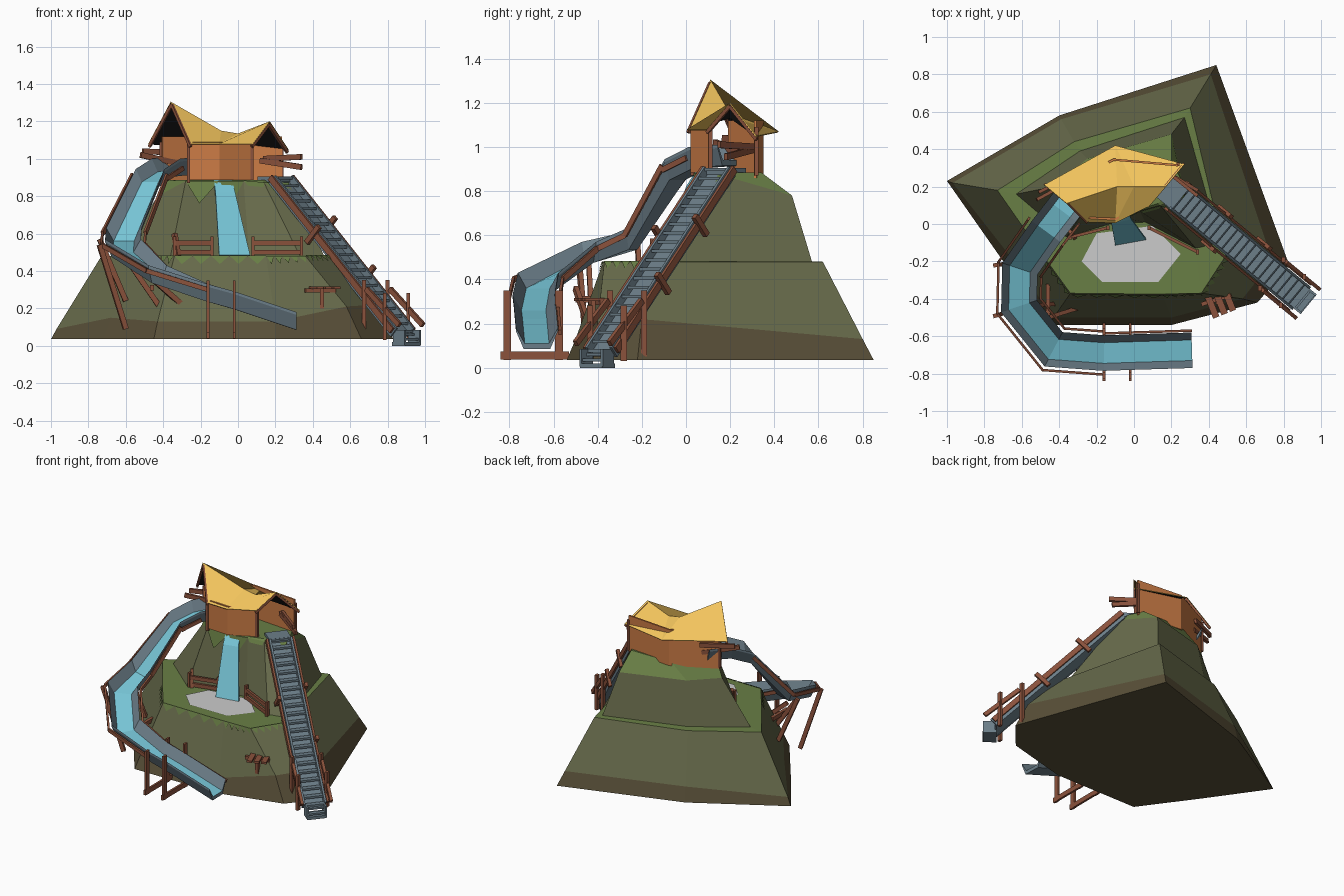
import bpy
from mathutils import Vector as V

if "Cube" in bpy.data.objects:
    bpy.data.objects.remove(bpy.data.objects["Cube"])

def mat(name, r, g, b):
    m = bpy.data.materials.new(name)
    m.diffuse_color = (r, g, b, 1)
    m.use_nodes = True
    m.node_tree.nodes["Principled BSDF"].inputs["Base Color"].default_value = m.diffuse_color
    return m

ROCK = mat("rock", .135, .145, .07)
EARTH = mat("earth", .1, .08, .04)
GRASS = mat("grass", .14, .21, .06)
WOOD = mat("wood", .26, .085, .045)
WALL = mat("wall", .6, .2, .06)
THATCH = mat("thatch", .9, .56, .11)
DARK = mat("dark", .012, .012, .012)
SLATE = mat("slate", .15, .21, .25)
WATER = mat("water", .19, .58, .7)

def mesh(name, verts, faces, mats, idx=None):
    me = bpy.data.meshes.new(name)
    me.from_pydata([tuple(v) for v in verts], [], faces)
    for m in mats:
        me.materials.append(m)
    if idx:
        me.polygons.foreach_set("material_index", idx)
    ob = bpy.data.objects.new(name, me)
    bpy.context.collection.objects.link(ob)
    return ob

BOX = [(0, 2, 3, 1), (4, 5, 7, 6), (0, 1, 5, 4), (2, 6, 7, 3), (0, 4, 6, 2), (1, 3, 7, 5)]

def beams(name, segs, w=.03, h=.03, m=WOOD):
    """Square bars running between pairs of points, as one object."""
    vs, fs = [], []
    for p, q in segs:
        p, q = V(p), V(q)
        d = (q - p).normalized()
        side = d.cross(V((0, 0, 1)))
        side = side.normalized() if side.length > .01 else V((1, 0, 0))
        up = side.cross(d)
        b = len(vs)
        vs += [e + side * i * w / 2 + up * j * h / 2 for e in (p, q) for i in (-1, 1) for j in (-1, 1)]
        fs += [tuple(b + k for k in f) for f in BOX]
    return mesh(name, vs, fs, [m])

# Mountain: stacked eight-sided rings (left, back-left, back, right, then front going left)
Z = lambda pts, z: [(x, y, z) for x, y in pts]
base = Z([(-1, .23), (-.4, .58), (.44, .85), (.83, -.22), (.66, -.42), (.2, -.54), (-.45, -.54), (-.72, -.17)], .035)
band = [(-.97, .22, .09), (-.39, .56, .14), (.41, .8, .13), (.74, -.2, .22), (.58, -.4, .21),
        (.2, -.5, .13), (-.43, -.5, .13), (-.68, -.15, .15)]
rim = Z([(-.73, .18), (-.32, .44), (.3, .62), (.49, -.17), (.36, -.37), (.15, -.375), (-.34, -.37), (-.5, -.15)], .48)
foot = Z([(-.63, .16), (-.29, .39), (.27, .57), (.46, -.1), (.33, -.13), (.06, .01), (-.13, 0), (-.36, -.07)], .482)
crest = [(-.43, .2, .8), (-.25, .35, .79), (.2, .48, .78), (.27, .17, .87), (.14, .1, .87),
         (.03, .07, .88), (-.1, .04, .88), (-.28, .05, .88)]
top = Z([(-.4, .2), (-.12, .34), (.2, .34), (.25, .24), (.13, .11), (.03, .08), (-.1, .05), (-.27, .06)], .885)
rings = [base, band, rim, foot, crest, top]
faces, idx = [tuple(range(8))], [1]
for r, m in enumerate((1, 0, 2, 0, 2)):
    for i in range(8):
        j = (i + 1) % 8
        faces.append((r * 8 + i, r * 8 + 8 + i, r * 8 + 8 + j, r * 8 + j))
        idx.append(m)
faces.append(tuple(range(47, 39, -1)))
idx.append(2)
mesh("mountain", sum(rings, []), faces, [ROCK, EARTH, GRASS], idx)

# Grass fringe: triangles hanging over the ledge edges
def fringe(name, upper, lower, edges, n, depth):
    vs = []
    for i in edges:
        p, q, r, s = V(upper[i]), V(upper[i + 1]), V(lower[i]), V(lower[i + 1])
        out = (q - p).cross(r - p).normalized() * .006
        if out.z < 0:
            out = -out
        for k in range(n):
            a, b, c = k / n, (k + 1) / n, (k + .5) / n
            tip = p.lerp(q, c).lerp(r.lerp(s, c), depth)
            vs += [p.lerp(q, a) + out, tip + out, p.lerp(q, b) + out]
    mesh(name, vs, [(i, i + 1, i + 2) for i in range(0, len(vs), 3)], [GRASS])

fringe("ledge_grass", rim, band, (3, 4, 5, 6), 5, .13)
fringe("crest_grass", crest, foot, (3, 4, 5, 6), 1, .3)

# Pond and waterfall
mesh("pond", Z([(-.28, -.2), (-.2, -.05), (.1, -.01), (.25, -.16), (.13, -.31), (-.17, -.31)], .487),
     [(5, 4, 3, 2, 1, 0)], [])
fall = [(-.14, .13, .905), (-.05, .16, .905), (-.13, .05, .9), (-.035, .075, .9), (-.12, .0, .82), (-.015, .025, .82),
        (-.1, -.115, .485), (.065, -.085, .485)]
wf = mesh("waterfall", fall, [(i, i + 2, i + 3, i + 1) for i in (0, 2, 4)], [WATER])
wf.modifiers.new("thick", 'SOLIDIFY').thickness = .012

# Hut walls
def wall(name, pts, z0, z1):
    n = len(pts)
    ob = mesh(name, Z(pts, z0) + Z(pts, z1), [(i, i + 1, n + i + 1, n + i) for i in range(n - 1)], [WALL])
    ob.modifiers.new("thick", 'SOLIDIFY').thickness = .012

front = [(-.265, .03), (-.1, .02), (.075, .11)]
back = [(.235, .32), (-.11, .35), (-.41, .2)]
wall("front_wall", front, .885, 1.09)
wall("back_wall", back, .86, 1.12)
beams("hut_posts", [((x, y, .87), (x, y, 1.09)) for x, y in (front[0], front[2], back[0], back[2])], .018, .018)

# Sagging bent roof: front eave, ridge, back eave
roof_pts = [(-.26, .01, 1.08), (-.1, .005, 1.08), (.08, .095, 1.08),
            (-.36, .11, 1.305), (-.09, .2, 1.15), (.17, .2, 1.2),
            (-.48, .21, 1.08), (-.1, .42, 1.07), (.27, .32, 1.05), (0, .2, 1.135)]
roof = mesh("roof", roof_pts, [(0, 1, 4, 3), (1, 9, 4), (1, 2, 5, 9), (3, 4, 7, 6), (4, 9, 7), (9, 5, 8, 7)], [THATCH, DARK])
s = roof.modifiers.new("lining", 'SOLIDIFY')
s.thickness, s.material_offset = .006, 1
# Gable trim sits just under the roof edges
R = [V(p) + V((.006 if p[0] < -.2 else -.006, 0, -.016)) for p in roof_pts]
beams("gable_trim", [(R[0], R[3]), (R[3], R[6]), (R[2], R[5]), (R[5], R[8])], .012, .016)
beams("hut_boards", [((-.3, .27, 1.03), (-.51, .17, 1.04)), ((-.3, .25, .97), (-.52, .13, 1.02)),
                     ((.14, .31, 1.0), (.34, .15, 1.01)), ((.12, .31, .99), (.34, .18, .955))], .018, .03)

# Side chute: open channel swept along a bending path
path = [V(p) for p in ((-.29, .2, .93), (-.385, .07, .92), (-.47, -.04, .865), (-.61, -.24, .55), (-.615, -.44, .49),
                       (-.43, -.67, .35), (-.16, -.69, .25), (-.02, -.685, .21), (.31, -.675, .1))]
sides = []
for i, p in enumerate(path):
    a = (p - path[i - 1]).xy.normalized() if i else (path[1] - p).xy.normalized()
    b = (path[i + 1] - p).xy.normalized() if i < len(path) - 1 else a
    t = (a + b).normalized()
    sides.append(V((t.y, -t.x, 0)) / max(.6, t.dot(a)))
sec = [(-.095, .08), (-.055, .01), (.055, .01), (.095, .08), (.095, .065), (.06, -.015), (-.06, -.015), (-.095, .065)]
vs = [p + sd * u + V((0, 0, h)) for p, sd in zip(path, sides) for u, h in sec]
fs, ids = [], []
for i in range(len(path) - 1):
    for k in range(8):
        l = (k + 1) % 8
        fs.append((i * 8 + k, i * 8 + l, i * 8 + 8 + l, i * 8 + 8 + k))
        ids.append(1 if k == 1 else 0)
e = len(vs) - 8
for o in (0, e):
    fs += [(o, o + 1, o + 6, o + 7), (o + 1, o + 2, o + 5, o + 6), (o + 2, o + 3, o + 4, o + 5)]
    ids += [0] * 3
mesh("chute", vs, fs, [SLATE, WATER], ids)

# Chute rails, trestles and slanted props
def off(i, u, h):
    return path[i] + sides[i] * u + V((0, 0, h))
rails = [(off(i, u, .05), off(i + 1, u, .05)) for u in (-.115, .115) for i in range(2, 6)]
rails.append((off(1, -.115, .03), off(2, -.115, .03)))
rails.append((off(6, -.105, .06), off(8, -.105, .06)))
beams("chute_rails", rails, .013, .025)
beams("chute_trestles", [((x, y, .035), (x, y, .35)) for x in (-.16, -.02) for y in (-.81, -.575)]
      + [((x, -.84, .055), (x, -.53, .055)) for x in (-.16, -.02)], .015, .035)
beams("chute_props", [((-.74, -.49, .54), (-.6, -.45, .09)), ((-.6, -.44, .47), (-.33, -.42, .08)),
                      ((-.74, -.22, .57), (-.6, -.2, .24)), ((-.46, -.5, .36), (-.3, -.45, .22)),
                      ((-.34, -.04, .6), (-.32, -.07, .48)),
                      ((-.46, -.5, .31), (-.46, -.32, .31))], .022, .028)

# Staircase: treads between two stringers, landing at the foot
S, E = V((.23, .15, .89)), V((.88, -.385, .07))
d = (E - S).xy.normalized().to_3d()
side = V((-d.y, d.x, 0))
slope = (E - S).normalized()
nrm = side.cross(slope)
nrm = nrm if nrm.z > 0 else -nrm
N = 20
steps = [(S.lerp(E, i / N) + nrm * .01 - side * .065, S.lerp(E, i / N) + nrm * .01 + side * .065) for i in range(N + 1)]
beams("stair_treads", steps, .036, .014, SLATE)
beams("stair_slab", [(S - nrm * .018, E - nrm * .018)], .13, .02, SLATE)
beams("stair_stringers", [(S + side * u, E + side * u) for u in (-.072, .072)], .014, .06, SLATE)
beams("top_landing", [(S - d * .1, S + d * .01)], .15, .03, SLATE)
fc = V((.88, -.385, 0))
def at(along, across, z):
    return fc + d * along + side * across + V((0, 0, z))
beams("foot_landing", [(at(-.02, 0, .01), at(.07, 0, .01))], .13, .02, SLATE)
beams("foot_cheeks", [(at(-.01, u, .045), at(.07, u, .045)) for u in (-.062, .062)], .012, .08, SLATE)
beams("foot_steps", [(at(.02, -.06, .06), at(.02, .06, .06)), (at(.05, -.06, .035), at(.05, .06, .035))], .03, .012, SLATE)

# Stair handrails, cross braces and gate posts on both sides
hand, braces, gate = [], [], []
for u in (-.09, .09):
    o = side * u + V((0, 0, .01))
    hand.append((S + o, E + o))
    for t in (.3, .62) if u > 0 else (.36,):
        c = S.lerp(E, t) + side * u * 1.1
        braces.append((c - nrm * .06, c + nrm * .06))
    for t in (.78, .95):
        c = S.lerp(E, t) + side * u * 1.1
        gate.append((V((c.x, c.y, max(.03, c.z - .2))), c + V((0, 0, .1 if t < .9 else .17))))
    a, b = S.lerp(E, .8) + side * u * 1.1, E + d * .06 + side * u * 1.1
    gate.append((a + V((0, 0, .07)), b + V((0, 0, .04))))
beams("stair_handrails", hand, .014, .035)
beams("stair_braces", braces, .022, .028)
beams("stair_gate", gate, .02, .028)

# Pond fences
def fence(name, p, q):
    p, q = V(p), V(q)
    segs = [((c.x, c.y, .48), (c.x, c.y, .585)) for c in (p, q)]
    segs += [(p + V((0, 0, z)), q + V((0, 0, z))) for z in (.5, .55)]
    beams(name, segs, .016, .026)
fence("left_fence", (-.34, -.07, 0), (-.14, -.02, 0))
fence("right_fence", (.08, -.02, 0), (.34, -.15, 0))

# Small plank table on the slope
beams("table_planks", [((.38 + k * .045, -.35 + k * .018, .31), (.44 + k * .045, -.5 + k * .018, .31)) for k in range(3)], .036, .014)
beams("table_legs", [((.45, -.42, .2), (.45, -.42, .31)), ((.36, -.43, .295), (.52, -.38, .295))], .022, .022)
